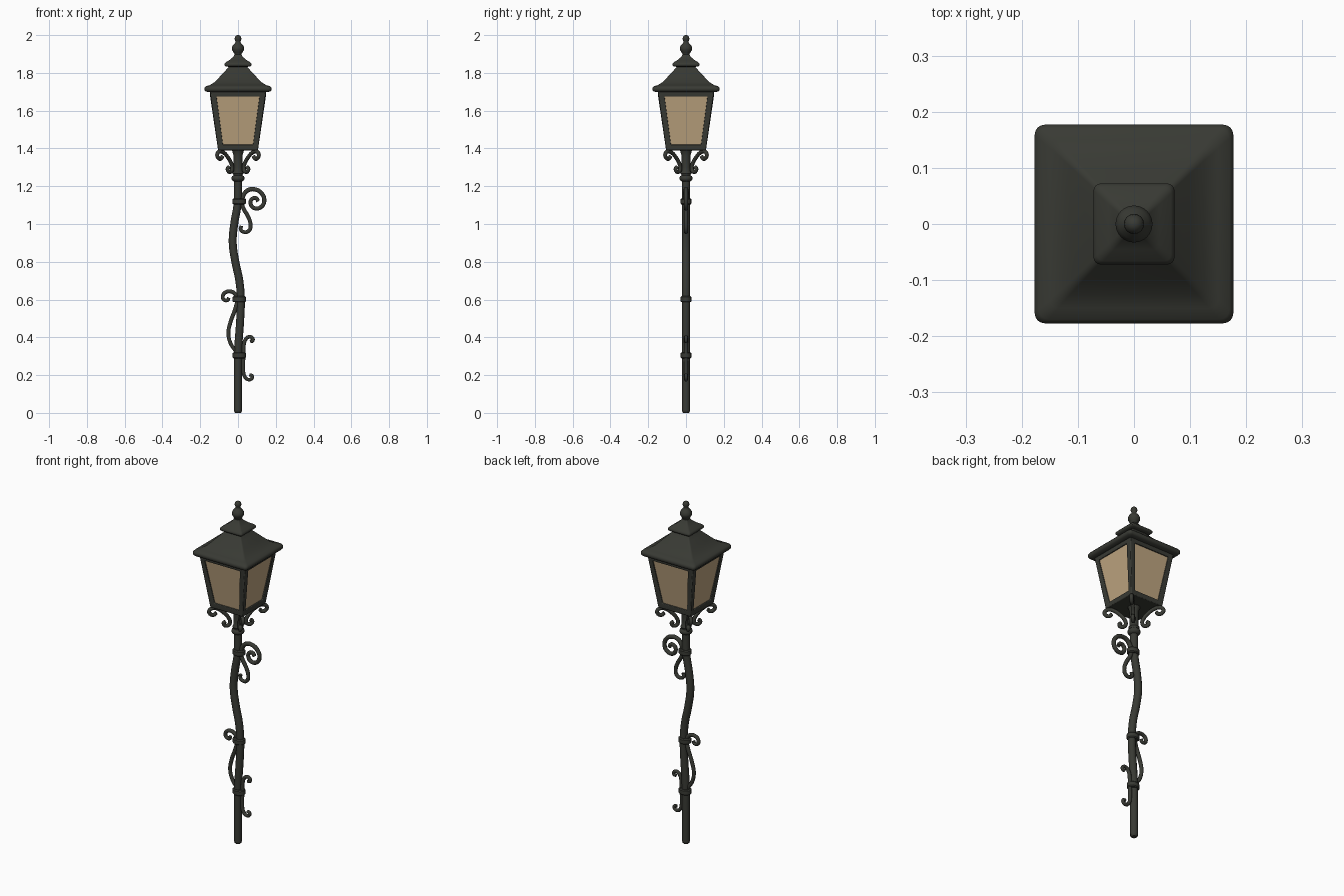
import bpy, bmesh, math
from mathutils import Vector, Matrix

if "Cube" in bpy.data.objects:
    bpy.data.objects.remove(bpy.data.objects["Cube"])


def material(name, rgba):
    m = bpy.data.materials.new(name)
    m.diffuse_color = rgba
    m.use_nodes = True
    m.node_tree.nodes["Principled BSDF"].inputs["Base Color"].default_value = m.diffuse_color
    return m


IRON = material("dark iron", (0.040, 0.042, 0.034, 1))
GLASS = material("amber glass", (0.52, 0.38, 0.22, 0.75))


def finish(name, bm, mat, angle=40):
    me = bpy.data.meshes.new(name)
    bm.normal_update()
    bm.to_mesh(me)
    bm.free()
    ob = bpy.data.objects.new(name, me)
    bpy.context.collection.objects.link(ob)
    me.materials.append(mat)
    smooth(ob, angle)
    return ob


def smooth(ob, angle=40):
    bpy.ops.object.select_all(action='DESELECT')
    ob.select_set(True)
    bpy.context.view_layer.objects.active = ob
    bpy.ops.object.shade_smooth_by_angle(angle=math.radians(angle))


def loft(name, rings, mat=IRON, angle=40):
    """Skin a list of point rings and cap both ends."""
    bm = bmesh.new()
    vs = [[bm.verts.new(p) for p in r] for r in rings]
    n = len(vs[0])
    for a, b in zip(vs, vs[1:]):
        for i in range(n):
            j = (i + 1) % n
            bm.faces.new((a[i], a[j], b[j], b[i]))
    bm.faces.new(vs[0][::-1])
    bm.faces.new(vs[-1])
    return finish(name, bm, mat, angle)


def round_ring(r, z, x=0, n=24, sy=1):
    return [(x + r * math.cos(t), sy * r * math.sin(t), z)
            for t in (2 * math.pi * i / n for i in range(n))]


def square_ring(h, z, c):
    pts = []
    for q in range(4):
        cx, cy = ((1, 1), (-1, 1), (-1, -1), (1, -1))[q]
        for k in range(5):
            t = math.pi / 2 * (q + k / 4)
            pts.append((cx * (h - c) + c * math.cos(t), cy * (h - c) + c * math.sin(t), z))
    return pts


def tube(name, pts, r, taper=1.0, angle=0):
    """Smooth round bar through (x, z) points, turned about z."""
    cu = bpy.data.curves.new(name, 'CURVE')
    cu.dimensions = '3D'
    cu.bevel_depth = r
    cu.bevel_resolution = 3
    cu.resolution_u = 6
    cu.use_fill_caps = True
    sp = cu.splines.new('BEZIER')
    sp.bezier_points.add(len(pts) - 1)
    for i, (p, (x, z)) in enumerate(zip(sp.bezier_points, pts)):
        p.co = (x, 0, z)
        p.handle_left_type = p.handle_right_type = 'AUTO'
        p.radius = 1 + (taper - 1) * i / (len(pts) - 1)
    ob = bpy.data.objects.new(name, cu)
    bpy.context.collection.objects.link(ob)
    cu.materials.append(IRON)
    ob.rotation_euler.z = angle
    bpy.ops.object.select_all(action='DESELECT')
    ob.select_set(True)
    bpy.context.view_layer.objects.active = ob
    bpy.ops.object.convert(target='MESH')
    smooth(bpy.context.object, 50)


# Wavy pole with a rounded foot
tube("pole", [(0, 0.01), (0, 0.2), (0.002, 0.35), (0.012, 0.5), (0.015, 0.6), (0.007, 0.7),
              (-0.014, 0.8), (-0.028, 0.9), (-0.02, 1.0), (-0.003, 1.1), (0, 1.2), (0, 1.39)], 0.021)
loft("pole_foot", [round_ring(r, z) for r, z in ((0.014, 0), (0.019, 0.005), (0.021, 0.012))])

# Clamp rings on the pole
for i, (x, z) in enumerate(((0.006, 0.305), (0.007, 0.602), (0.006, 1.12))):
    loft(f"clamp_ring_{i}", [round_ring(r, z + d, x, sy=0.82) for r, d in
         ((0.030, -0.016), (0.036, -0.011), (0.036, 0.011), (0.030, 0.016))], angle=30)

# Collar and neck below the lantern
loft("collar", [round_ring(r, z) for r, z in (
    (0.022, 1.225), (0.032, 1.232), (0.035, 1.242), (0.032, 1.252), (0.025, 1.257), (0.025, 1.262),
    (0.03, 1.268), (0.025, 1.276), (0.023, 1.30), (0.023, 1.36), (0.03, 1.385), (0.035, 1.395))])

# Scrolls along the pole, all in the front plane
scrolls = {
    "upper_big_scroll": ([(0.02, 1.12), (0.03, 1.155), (0.055, 1.18), (0.09, 1.183), (0.125, 1.162),
                          (0.139, 1.122), (0.122, 1.09), (0.09, 1.083), (0.068, 1.103),
                          (0.072, 1.13), (0.095, 1.137), (0.107, 1.12)], 0.0125),
    "upper_small_scroll": ([(0.015, 1.12), (0.03, 1.08), (0.053, 1.04), (0.066, 1.0), (0.06, 0.967),
                            (0.035, 0.957), (0.014, 0.972), (0.018, 0.99)], 0.0115),
    "middle_curl": ([(0, 0.60), (-0.012, 0.625), (-0.03, 0.64), (-0.058, 0.642), (-0.08, 0.622),
                     (-0.075, 0.6), (-0.055, 0.597), (-0.048, 0.61)], 0.0115),
    "middle_stem": ([(0, 0.60), (-0.018, 0.54), (-0.04, 0.48), (-0.051, 0.42), (-0.04, 0.37),
                     (-0.015, 0.33), (0.0, 0.305)], 0.0115),
    "lower_up_curl": ([(0.03, 0.30), (0.03, 0.35), (0.038, 0.385), (0.056, 0.402), (0.075, 0.398),
                       (0.078, 0.382), (0.064, 0.378)], 0.0105),
    "lower_down_curl": ([(0.03, 0.31), (0.028, 0.23), (0.034, 0.195), (0.052, 0.177), (0.072, 0.181),
                         (0.074, 0.197), (0.06, 0.201)], 0.0105),
}
for name, (pts, r) in scrolls.items():
    tube(name, pts, r, 0.85)

# Four diagonal brackets under the lantern corners
bracket = [(0.117, 1.357), (0.13, 1.345), (0.15, 1.352), (0.155, 1.37), (0.138, 1.384), (0.108, 1.378),
           (0.075, 1.352), (0.05, 1.32), (0.043, 1.295), (0.052, 1.278), (0.07, 1.278),
           (0.077, 1.293), (0.067, 1.301)]
for i in range(4):
    tube(f"corner_bracket_{i}", bracket, 0.0105, angle=math.pi * (0.25 + i / 2))

# Tapered lantern frame: inset the sides, cut the windows, add thickness
Z0, Z1, H0, H1 = 1.39, 1.705, 0.106, 0.148
bm = bmesh.new()
bmesh.ops.create_cube(bm, size=2)
for v in bm.verts:
    top = v.co.z > 0
    h = H1 if top else H0
    v.co = (v.co.x * h, v.co.y * h, Z1 if top else Z0)
sides = [f for f in bm.faces if abs(f.normal.z) < 0.5]
bmesh.ops.inset_individual(bm, faces=sides, thickness=0.03, use_even_offset=True)
panes = [[v.co.copy() for v in f.verts] for f in sides]
bmesh.ops.delete(bm, geom=sides, context='FACES_ONLY')
frame = finish("lantern_frame", bm, IRON, 30)
sol = frame.modifiers.new("thickness", 'SOLIDIFY')
sol.thickness = 0.02
sol.offset = -1
bev = frame.modifiers.new("soft edges", 'BEVEL')
bev.width = 0.004
bev.segments = 2

# Glass panes just behind the frame faces
bm = bmesh.new()
for p in panes:
    c = sum(p, Vector()) / 4
    push = Vector((c.x, c.y, 0)).normalized() * -0.008
    bm.faces.new([bm.verts.new(c + (q - c) * 1.02 + push) for q in p])
finish("glass_panes", bm, GLASS, 5)

# Flared square roof and smaller cap
loft("roof", [square_ring(h, z, c) for h, z, c in (
    (0.150, 1.698, 0.01), (0.170, 1.701, 0.015), (0.177, 1.709, 0.018), (0.177, 1.721, 0.018),
    (0.170, 1.730, 0.018), (0.150, 1.735, 0.015), (0.125, 1.750, 0.012), (0.100, 1.776, 0.01),
    (0.072, 1.806, 0.008), (0.05, 1.830, 0.008), (0.046, 1.838, 0.008))], angle=50)
loft("roof_cap", [square_ring(h, z, c) for h, z, c in (
    (0.05, 1.832, 0.008), (0.066, 1.834, 0.010), (0.072, 1.840, 0.012), (0.072, 1.848, 0.012),
    (0.066, 1.855, 0.012), (0.045, 1.868, 0.010), (0.025, 1.885, 0.008), (0.018, 1.898, 0.008))], angle=50)

# Turned finial
loft("finial", [round_ring(r, z) for r, z in (
    (0.018, 1.885), (0.016, 1.897), (0.024, 1.908), (0.032, 1.922), (0.033, 1.933), (0.027, 1.946),
    (0.017, 1.957), (0.012, 1.964), (0.015, 1.971), (0.018, 1.980), (0.016, 1.990),
    (0.010, 1.997), (0.004, 2.0))], angle=60)
